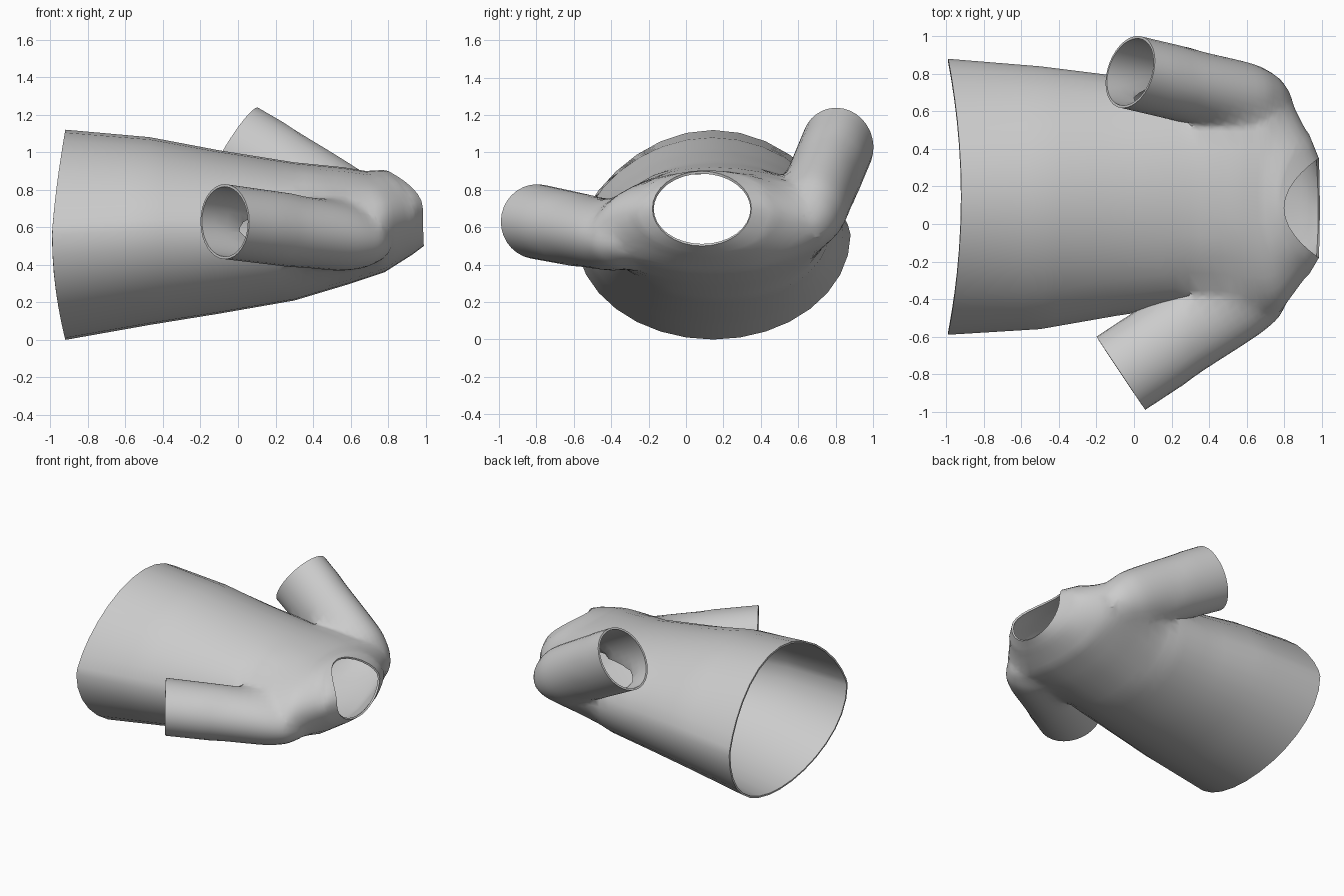
import bpy, bmesh
from math import sin, cos, pi
from mathutils import Vector

if "Cube" in bpy.data.objects:
    bpy.data.objects.remove(bpy.data.objects["Cube"])

SEG = 32
STEPS = 5                # extra rings between two given ones
cap_points = []          # centres of the caps that get opened again


def loft(name, given, open_start, open_end):
    """Skin a list of point rings into a closed tube with fan caps."""
    rings = [given[0]]
    for a, b in zip(given, given[1:]):
        for k in range(1, STEPS + 1):
            rings.append([p.lerp(q, k / STEPS) for p, q in zip(a, b)])
    bm = bmesh.new()
    rows = [[bm.verts.new(p) for p in ring] for ring in rings]
    for a, b in zip(rows, rows[1:]):
        for i in range(SEG):
            j = (i + 1) % SEG
            bm.faces.new((a[i], a[j], b[j], b[i]))
    for row, is_open in ((rows[0], open_start), (rows[-1], open_end)):
        mid = sum((v.co for v in row), Vector()) / SEG
        hub = bm.verts.new(mid)
        for i in range(SEG):
            bm.faces.new((row[i], row[(i + 1) % SEG], hub))
        if is_open:
            cap_points.append(mid)
    bmesh.ops.recalc_face_normals(bm, faces=bm.faces)
    mesh = bpy.data.meshes.new(name)
    bm.to_mesh(mesh)
    bm.free()
    obj = bpy.data.objects.new(name, mesh)
    bpy.context.collection.objects.link(obj)
    return obj


def body_ring(x, top_dx, bottom_dx, yc, ry, zc, rz, peak):
    ring = []
    for i in range(SEG):
        c, s = cos(2 * pi * i / SEG), sin(2 * pi * i / SEG)
        dx = top_dx if s > 0 else bottom_dx
        h = abs(s) ** peak if s > 0 else s
        ring.append(Vector((x + dx * s * s, yc + ry * c, zc + rz * h)))
    return ring


def sleeve(name, start, axis, u, v, stations):
    start, axis, u, v = map(Vector, (start, axis, u, v))
    rings = []
    for t, su, sv in stations:
        rings.append([start + axis * t + u * su * cos(2 * pi * i / SEG)
                      + v * sv * sin(2 * pi * i / SEG) for i in range(SEG)])
    return loft(name, rings, True, False)


# body from hem to neckline
shirt = loft("shirt", [body_ring(*r) for r in (
    (-0.99, 0.07, 0.07, 0.145, 0.735, 0.56, 0.56, 1.45),
    (-0.50, 0.03, 0.03, 0.14, 0.70, 0.58, 0.50, 1.3),
    (-0.10, 0, 0, 0.15, 0.64, 0.575, 0.435, 1.15),
    (0.30, 0, 0, 0.165, 0.595, 0.578, 0.368, 1),
    (0.60, -0.04, 0, 0.155, 0.625, 0.61, 0.31, 1),
    (0.78, -0.10, 0, 0.14, 0.63, 0.63, 0.27, 1),
    (0.92, -0.15, 0.01, 0.11, 0.40, 0.68, 0.225, 1),
    (0.985, -0.185, 0.005, 0.085, 0.265, 0.70, 0.20, 1))], True, True)

# sleeves folded back from the shoulders
front_sleeve = sleeve("front_sleeve", (-0.07, -0.795, 0.63), (0.84, 0.55, -0.11),
                      (0.13, -0.195, 0), (0, 0, 0.20),
                      ((0, 1, 1), (0.4, 1, 0.98), (0.72, 1.02, 0.95), (0.86, 0.95, 0.8), (0.97, 0.65, 0.5)))
back_sleeve = sleeve("back_sleeve", (-0.02, 0.81, 1.035), (0.85, -0.20, -0.48),
                     (0.02, 0.19, -0.04), (0.13, 0.03, 0.20),
                     ((0, 1, 1), (0.4, 1, 0.98), (0.72, 1.02, 0.92), (0.86, 0.85, 0.7), (0.96, 0.5, 0.4)))

# join into one skin
bpy.context.view_layer.objects.active = shirt
for part in (front_sleeve, back_sleeve):
    mod = shirt.modifiers.new("join", "BOOLEAN")
    mod.operation, mod.solver, mod.object = "UNION", "EXACT", part
    bpy.ops.object.modifier_apply(modifier=mod.name)
    bpy.data.objects.remove(part)

# open hem, neck and cuffs, and soften the shoulder and armpit seams
bm = bmesh.new()
bm.from_mesh(shirt.data)
hubs = [v for v in bm.verts if any((v.co - p).length < 1e-3 for p in cap_points)]
bmesh.ops.delete(bm, geom=hubs, context="VERTS")
bmesh.ops.remove_doubles(bm, verts=bm.verts, dist=0.008)
bmesh.ops.triangulate(bm, faces=[f for f in bm.faces if len(f.verts) > 4])
soft = [v for v in bm.verts if not v.is_boundary and 0.3 < v.co.x < 0.93 and abs(v.co.y - 0.12) > 0.3]
for _ in range(6):
    bmesh.ops.smooth_vert(bm, verts=soft, factor=0.5, use_axis_x=True, use_axis_y=True, use_axis_z=True)
bm.to_mesh(shirt.data)
bm.free()

# cloth thickness
cloth = shirt.modifiers.new("cloth", "SOLIDIFY")
cloth.thickness, cloth.offset = 0.014, -1
bpy.ops.object.modifier_apply(modifier=cloth.name)
shirt.select_set(True)
bpy.ops.object.shade_smooth_by_angle(angle=0.9)
